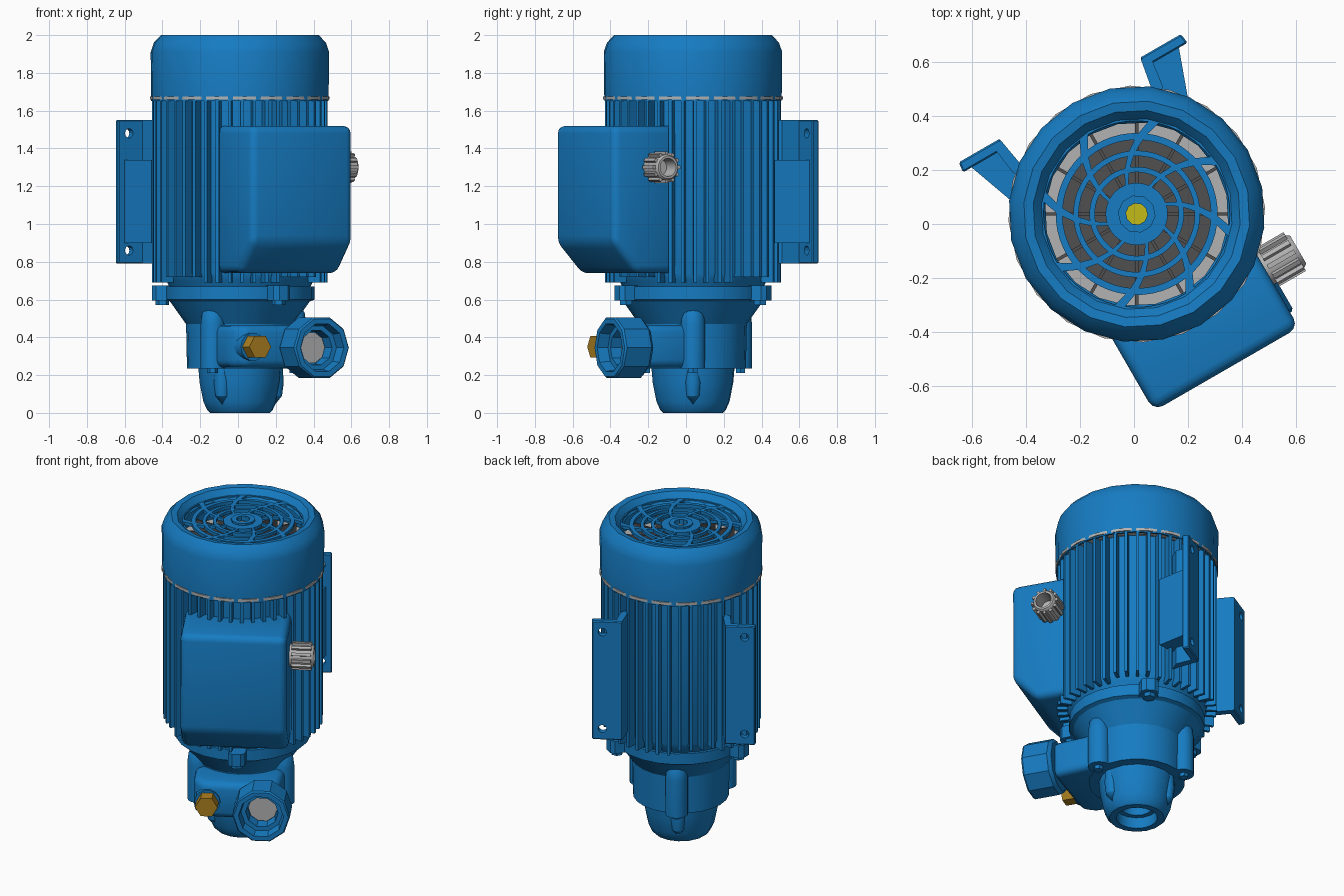
import bpy, bmesh
from math import sin, cos, pi, radians
from mathutils import Matrix, Vector

if "Cube" in bpy.data.objects:
    bpy.data.objects.remove(bpy.data.objects["Cube"])

# Motor frame: axis offset slightly, turned 30 degrees about z
FRAME = Matrix.Translation((0.01, 0.037, 0)) @ Matrix.Rotation(radians(30), 4, 'Z')
FRONT = Matrix.Rotation(pi / 2, 4, 'X')      # tool z -> local -y
SIDE = Matrix.Rotation(pi / 2, 4, 'Y')       # tool z -> local +x
YZ = Matrix(((0, 0, 1, 0), (1, 0, 0, 0), (0, 1, 0, 0), (0, 0, 0, 1)))  # xy profile -> yz
I = Matrix.Identity(4)


def move(x, y, z):
    return Matrix.Translation((x, y, z))


def spin(deg):
    return Matrix.Rotation(radians(deg), 4, 'Z')


def material(name, r, g, b):
    m = bpy.data.materials.new(name)
    m.diffuse_color = (r, g, b, 1)
    m.use_nodes = True
    m.node_tree.nodes["Principled BSDF"].inputs["Base Color"].default_value = m.diffuse_color
    return m


BLUE = material("blue_paint", 0.008, 0.20, 0.54)
BRASS = material("brass", 0.42, 0.22, 0.015)
YELLOW = material("yellow", 0.55, 0.50, 0.01)
DARK = material("dark_grey", 0.08, 0.08, 0.08)
GREY = material("light_grey", 0.45, 0.45, 0.45)


def finish(name, bm, mat, m=I):
    bmesh.ops.remove_doubles(bm, verts=bm.verts, dist=1e-5)
    bmesh.ops.recalc_face_normals(bm, faces=bm.faces)
    bm.transform(FRAME @ m)
    me = bpy.data.meshes.new(name)
    bm.to_mesh(me)
    bm.free()
    me.materials.append(mat)
    ob = bpy.data.objects.new(name, me)
    bpy.context.collection.objects.link(ob)
    return ob


def lathe(name, prof, n, mat=BLUE, m=I, phase=0.0, closed=False):
    bm = bmesh.new()
    rows = []
    for k in range(n):
        a = 2 * pi * (k + phase) / n
        rows.append([bm.verts.new((r * cos(a), r * sin(a), z)) for r, z in prof])
    count = len(prof) if closed else len(prof) - 1
    for k in range(n):
        p, q = rows[k], rows[(k + 1) % n]
        for i in range(count):
            j = (i + 1) % len(prof)
            if prof[i][0] == 0:
                bm.faces.new((p[i], q[j], p[j]))
            elif prof[j][0] == 0:
                bm.faces.new((p[i], q[i], p[j]))
            else:
                bm.faces.new((p[i], q[i], q[j], p[j]))
    return finish(name, bm, mat, m)


def rod(name, r, z0, z1, n, mat=BLUE, m=I, phase=0.0):
    return lathe(name, [(0, z0), (r, z0), (r, z1), (0, z1)], n, mat, m, phase)


def add_prism(bm, pts, z0, z1):
    lo = [bm.verts.new((x, y, z0)) for x, y in pts]
    hi = [bm.verts.new((x, y, z1)) for x, y in pts]
    bm.faces.new(lo)
    bm.faces.new(hi)
    for i in range(len(pts)):
        j = (i + 1) % len(pts)
        bm.faces.new((lo[i], lo[j], hi[j], hi[i]))


def prism(name, pts, z0, z1, mat=BLUE, m=I, bevel=0.0, seg=3):
    bm = bmesh.new()
    add_prism(bm, pts, z0, z1)
    if bevel:
        bmesh.ops.recalc_face_normals(bm, faces=bm.faces)
        bmesh.ops.bevel(bm, geom=bm.edges[:], offset=bevel, segments=seg, profile=0.5, affect='EDGES')
    return finish(name, bm, mat, m)


# Fan cover shell, with the clamp ring peeping through at its lower edge
lathe("fan_cover", [(0.472, 1.65), (0.475, 1.91), (0.458, 1.96), (0.42, 2.0), (0.385, 1.995),
                    (0.35, 1.955), (0.34, 1.94), (0.44, 1.92), (0.46, 1.65)], 20, closed=True)
lathe("clamp_ring", [(0.42, 1.658), (0.476, 1.658), (0.476, 1.675), (0.42, 1.675)], 20, GREY,
      phase=0.5, closed=True)

# Swirling fan grille: rings joined by curved spokes
bm = bmesh.new()
radii = [0.04, 0.115, 0.155, 0.175, 0.215, 0.235, 0.275, 0.30, 0.345, 0.36]
grid = []
for r in radii:
    twist = -2.2 * r
    grid.append([bm.verts.new((r * cos(2 * pi * k / 56 + twist), r * sin(2 * pi * k / 56 + twist), 1.96))
                 for k in range(56)])
for i in range(len(radii) - 1):
    for k in range(56):
        if i % 2 == 0 or k % 7 == 0:
            j = (k + 1) % 56
            bm.faces.new((grid[i][k], grid[i][j], grid[i + 1][j], grid[i + 1][k]))
ext = bmesh.ops.extrude_face_region(bm, geom=bm.faces[:])
bmesh.ops.translate(bm, verts=[v for v in ext['geom'] if isinstance(v, bmesh.types.BMVert)], vec=(0, 0, -0.02))
finish("fan_grille", bm, BLUE)
lathe("grille_hub", [(0.04, 1.945), (0.07, 1.945), (0.07, 1.972), (0.04, 1.972)], 10, closed=True)

# Fan, shroud and shaft under the grille
rod("fan_disc", 0.285, 1.72, 1.76, 24, DARK)
lathe("fan_shroud", [(0.28, 1.76), (0.44, 1.76), (0.44, 1.78), (0.28, 1.78)], 24, GREY, closed=True)
bm = bmesh.new()
for k in range(12):
    b = bmesh.ops.create_cube(bm, size=1, matrix=spin(30 * k) @ move(0.22, 0, 1.82)
                              @ Matrix.Diagonal((0.24, 0.012, 0.12, 1)))
finish("fan_blades", bm, DARK)
rod("motor_shaft", 0.045, 1.70, 1.82, 16, YELLOW)

# Motor body and cooling fins
lathe("motor_body", [(0, 0.66), (0.37, 0.66), (0.39, 0.70), (0.41, 0.74), (0.41, 1.66), (0, 1.66)], 40)
bm = bmesh.new()
for k in range(44):
    z0 = 0.69 if k % 11 > 3 else 0.72
    bmesh.ops.create_cube(bm, size=1, matrix=spin(360 * (k + 0.5) / 44) @ move(0.43, 0, (z0 + 1.657) / 2)
                          @ Matrix.Diagonal((0.07, 0.018, 1.657 - z0, 1)))
finish("cooling_fins", bm, BLUE)

# Mounting feet: web, drilled pad and a filled middle section
for s, side in ((1, "right"), (-1, "left")):
    def mir(pts):
        return [(s * x, y) for x, y in pts]
    prism(side + "_foot_web", mir([(0.30, 0.49), (0.335, 0.47), (0.32, 0.36), (0.27, 0.32)]), 0.79, 1.55)
    prism(side + "_foot_gusset", mir([(0.32, 0.46), (0.445, 0.46), (0.38, 0.28), (0.27, 0.33)]), 0.90, 1.34)
    pad = prism(side + "_foot_pad", mir([(0.298, 0.495), (0.475, 0.495), (0.48, 0.455), (0.31, 0.455)]),
                0.79, 1.55, bevel=0.006, seg=1)
    for z in (0.86, 1.48):
        cutter = rod("foot_hole_cutter", 0.025, -0.1, 0.1, 12, m=move(s * 0.415, 0.475, z) @ FRONT)
        cutter.hide_render = True
        cutter.hide_viewport = True
        mod = pad.modifiers.new("hole", 'BOOLEAN')
        mod.object = cutter
        mod.solver = 'EXACT'

# Terminal box with sloped lower front, and its seat on the body
prism("terminal_box", [(-0.27, 1.52), (-0.664, 1.52), (-0.664, 0.90), (-0.52, 0.74), (-0.27, 0.74)],
      -0.31, 0.31, m=YZ, bevel=0.04)
prism("terminal_box_seat", [(-0.25, 1.50), (-0.40, 1.50), (-0.40, 0.77), (-0.25, 0.77)], -0.29, 0.29, m=YZ)

# Cable gland with fluted nut
G = move(0, -0.413, 1.30) @ SIDE
lathe("cable_gland", [(0, 0.30), (0.068, 0.30), (0.068, 0.44), (0.06, 0.452), (0.048, 0.452),
                      (0.044, 0.36), (0, 0.36)], 24, GREY, G)
bm = bmesh.new()
for k in range(12):
    bmesh.ops.create_cube(bm, size=1, matrix=spin(30 * k) @ move(0.07, 0, 0.38)
                          @ Matrix.Diagonal((0.026, 0.018, 0.115, 1)))
finish("gland_flutes", bm, GREY, G)

# Pump flange, cone and casing
lathe("pump_bracket", [(0, 0.67), (0.395, 0.67), (0.395, 0.60), (0.37, 0.59), (0.285, 0.47),
                       (0.28, 0.235), (0, 0.235)], 24)
for k in range(3):
    lug = spin(30 + 120 * k) @ move(0.41, 0, 0)
    prism("flange_lug", [(-0.09, -0.06), (0.035, -0.05), (0.055, -0.025), (0.055, 0.025),
                         (0.035, 0.05), (-0.09, 0.06)], 0.595, 0.675, m=lug)
    rod("flange_bolt", 0.036, 0.57, 0.61, 6, m=lug)
    # Casing rib with bolt below, and the swelling on the inlet cup
    rib = spin(-30 + 120 * k)
    lathe("casing_rib", [(0, 0.575), (0.035, 0.565), (0.058, 0.53), (0.066, 0.47), (0.066, 0.235),
                         (0, 0.235)], 14, m=rib @ move(0.285, 0, 0))
    rod("casing_bolt", 0.028, 0.212, 0.24, 6, m=rib @ move(0.29, 0, 0))
    lathe("cup_rib", [(0, 0.24), (0.04, 0.24), (0.045, 0.16), (0.036, 0.09), (0, 0.045)], 12,
          m=rib @ move(0.187, 0, 0))

# Inlet cup, open at the bottom
lathe("inlet_cup", [(0, 0.24), (0.222, 0.24), (0.215, 0.16), (0.195, 0.06), (0.175, 0.015), (0.16, 0),
                    (0.12, 0), (0.12, 0.07), (0.09, 0.07), (0.09, 0.13), (0, 0.13)], 16)

# Outlet manifold, port and brass plug
prism("outlet_manifold", [(-0.26, -0.10), (-0.26, -0.34), (-0.21, -0.42), (0.24, -0.44), (0.27, -0.10)],
      0.24, 0.465, bevel=0.04)
P = move(0.157, 0, 0.345) @ FRONT
lathe("outlet_port", [(0, 0.42), (0.15, 0.42), (0.168, 0.44), (0.168, 0.59), (0.16, 0.60), (0.132, 0.60),
                      (0.122, 0.54), (0.095, 0.54), (0.09, 0.47), (0, 0.47)], 10, m=P)
rod("outlet_valve", 0.085, 0.46, 0.48, 10, GREY, P)
Q = move(-0.17, 0, 0.35) @ FRONT
rod("plug_boss", 0.075, 0.36, 0.435, 14, m=Q)
rod("brass_plug", 0.066, 0.42, 0.51, 6, BRASS, Q)

# Smooth rounded surfaces, keep edges sharp
for ob in bpy.context.collection.objects:
    if not ob.hide_viewport:
        ob.select_set(True)
        bpy.context.view_layer.objects.active = ob
bpy.ops.object.shade_smooth_by_angle(angle=radians(30))
